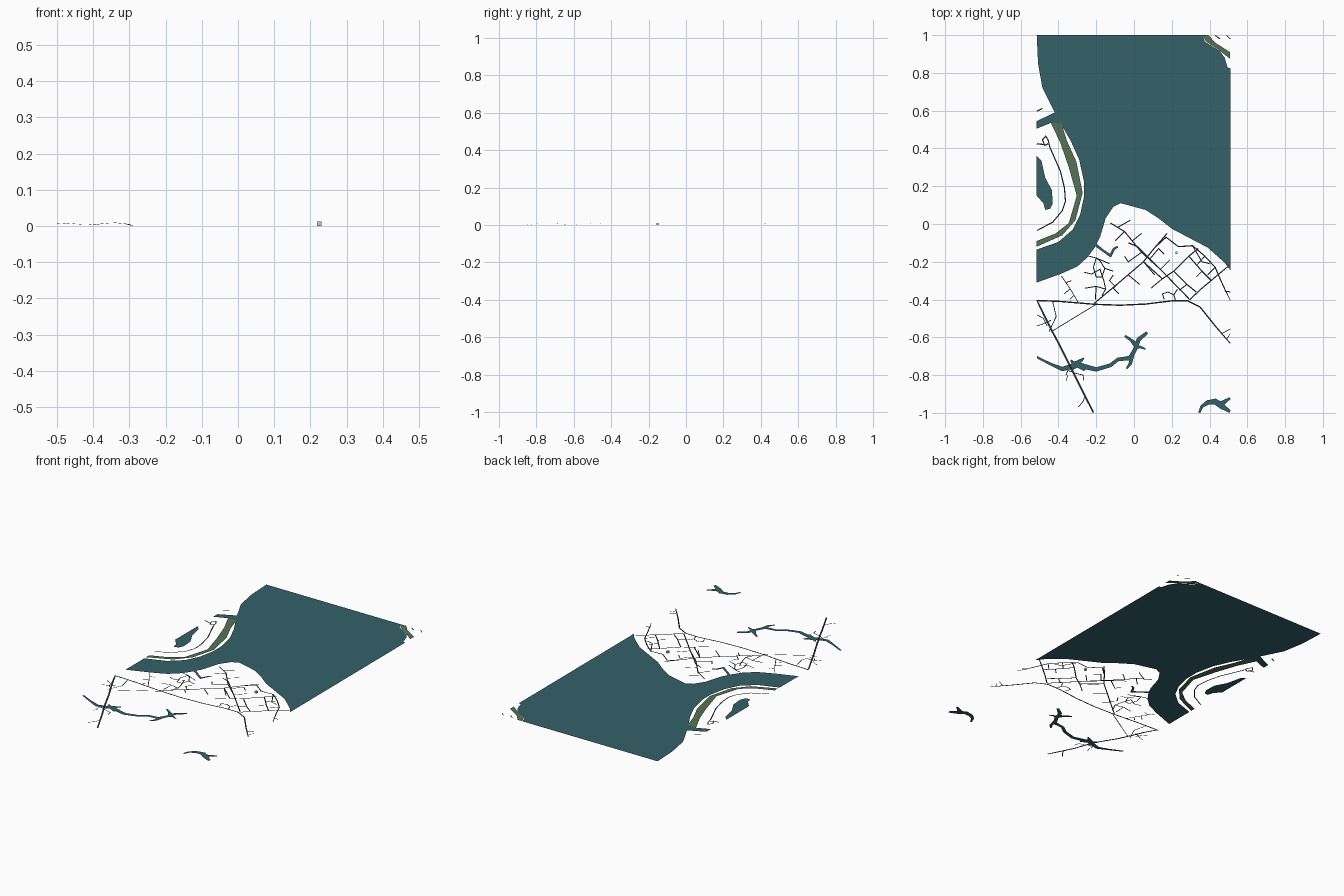
import bpy, bmesh
from mathutils import Vector


def material(name, rgb):
    m = bpy.data.materials.new(name)
    m.diffuse_color = (*rgb, 1)
    return m


WATER = material("water_teal", (0.034, 0.122, 0.144))
GREEN = material("park_green", (0.09, 0.17, 0.09))
ROAD = material("road_dark", (0.02, 0.03, 0.035))


def finish(bm, name, mat):
    mesh = bpy.data.meshes.new(name)
    bm.to_mesh(mesh)
    bm.free()
    ob = bpy.data.objects.new(name, mesh)
    bpy.context.collection.objects.link(ob)
    if mat:
        mesh.materials.append(mat)
    return ob


def area(name, outline, mat, z=0.0):
    """Flat filled outline facing up."""
    bm = bmesh.new()
    f = bm.faces.new([bm.verts.new((x, y, z)) for x, y in outline])
    f.normal_update()
    if f.normal.z < 0:
        f.normal_flip()
    bmesh.ops.triangulate(bm, faces=bm.faces[:])
    return finish(bm, name, mat)


def ribbon(bm, path, widths, z):
    """Flat mitred strip; points may carry an extra height."""
    p = [Vector((q[0], q[1], z + (q[2] if len(q) > 2 else 0))) for q in path]
    n, rows = len(p), []
    for i in range(n):
        a = (p[i] - p[max(i - 1, 0)]).to_2d()
        b = (p[min(i + 1, n - 1)] - p[i]).to_2d()
        a = a.normalized() if a.length else b.normalized()
        b = b.normalized() if b.length else a
        t = (a + b).normalized()
        side = Vector((-t.y, t.x))
        w = widths[i] if isinstance(widths, (list, tuple)) else widths
        w = w / 2 / max(0.6, t.dot(a))
        row = []
        for s in (1, -1):
            q = p[i].to_2d() + side * w * s
            row.append(bm.verts.new((min(max(q.x, -.515), .511), min(max(q.y, -1), 1), p[i].z)))
        rows.append(row)
    for r, s in zip(rows, rows[1:]):
        bm.faces.new((r[0], r[1], s[1], s[0]))


def strips(name, paths, width, mat, z):
    bm = bmesh.new()
    for path in paths:
        ribbon(bm, path, width, z)
    return finish(bm, name, mat)


# Main bay and the river arm round the peninsula
area("bay_water", [
    (-.515, 1), (.365, 1), (.375, .965), (.455, .915), (.48, .88), (.495, .83), (.511, .823),
    (.511, -.245), (.48, -.205), (.39, -.125), (.2, -.025), (.13, .03), (.06, .075), (-.07, .11),
    (-.11, .09), (-.15, .03), (-.18, -.07), (-.205, -.12), (-.245, -.175), (-.3, -.225),
    (-.39, -.265), (-.515, -.31), (-.515, -.135), (-.4, -.095), (-.325, -.03), (-.285, .05),
    (-.265, .145), (-.265, .225), (-.29, .34), (-.335, .44), (-.39, .535), (-.44, .535),
    (-.515, .505), (-.515, .545), (-.42, .59), (-.485, .72), (-.508, .85)], WATER)

# Lake on the peninsula
area("lake", [(-.515, .36), (-.49, .335), (-.47, .245), (-.435, .18), (-.43, .11), (-.445, .08),
              (-.47, .075), (-.48, .11), (-.515, .15)], WATER)

# Shoreline parks
area("peninsula_park", [
    (-.44, .535), (-.385, .535), (-.355, .44), (-.305, .33), (-.272, .165), (-.31, .02),
    (-.38, -.06), (-.515, -.12), (-.515, -.09), (-.415, -.05), (-.345, .005), (-.303, .15),
    (-.345, .3), (-.39, .43)], GREEN, .0006)
area("far_shore_park", [(.365, 1), (.395, 1), (.43, .96), (.508, .91), (.508, .875),
                        (.45, .92), (.38, .967)], GREEN, .0006)


# Creeks with varying width
def creek(name, parts):
    bm = bmesh.new()
    for path, widths in parts:
        ribbon(bm, path, widths, 0)
    finish(bm, name, WATER)


creek("south_creek", [
    ([(-.515, -.705), (-.445, -.74), (-.38, -.768), (-.3, -.745), (-.2, -.77), (-.125, -.748),
      (-.085, -.717), (-.02, -.71), (.005, -.665), (.025, -.61), (.07, -.575)],
     [.012, .014, .022, .03, .022, .02, .018, .024, .022, .022, .016]),
    ([(.01, -.64), (-.015, -.615), (-.048, -.592)], [.03, .016, .012]),
    ([(-.01, -.7), (-.02, -.74), (-.04, -.767)], [.02, .018, .008]),
    ([(.005, -.655), (.03, -.65), (.06, -.662)], [.03, .014, .008]),
    ([(-.34, -.765), (-.31, -.745), (-.265, -.71)], [.03, .035, .008]),
    ([(-.31, -.75), (-.335, -.72)], [.03, .008]),
    ([(-.29, -.75), (-.26, -.775)], [.03, .01])])
creek("southeast_creek", [
    ([(.345, -1), (.36, -.965), (.39, -.945), (.43, -.94), (.465, -.965), (.511, -.993)],
     [.012, .016, .024, .03, .03, .018]),
    ([(.43, -.94), (.46, -.955), (.511, -.922)], [.02, .03, .012])])
creek("town_creek", [
    ([(-.21, -.105), (-.165, -.14), (-.125, -.168), (-.105, -.13), (-.085, -.12)],
     [.016, .012, .014, .012, .01])])

# Highways, the southern one humped over the creek
strips("main_highway", [
    [(-.515, -.405), (-.39, -.41), (-.21, -.425), (-.075, -.43), (.06, -.424), (.2, -.407),
     (.285, -.407), (.35, -.44), (.43, -.54), (.511, -.632)]], .007, ROAD, .001)
strips("bridge_highway", [
    [(-.513, -.408, .004), (-.475, -.485, .007), (-.44, -.555, .004), (-.4, -.63, .002),
     (-.37, -.69, .006), (-.34, -.75, .008), (-.31, -.81, .005), (-.29, -.85), (-.215, -1)]],
    .009, ROAD, .001)

# Peninsula roads
strips("peninsula_road", [
    [(-.515, -.035), (-.43, .01), (-.38, .07), (-.363, .12), (-.368, .19), (-.39, .28),
     (-.445, .405), (-.455, .445), (-.468, .465), (-.485, .445), (-.472, .415), (-.455, .425)],
    [(-.515, .425, .007), (-.472, .42, .004)],
    [(-.515, .597), (-.485, .612)],
    [(.43, 1), (.455, .98)], [(.49, 1), (.511, .98)]], .006, ROAD, .001)

# Western local roads
strips("west_roads", [
    [(-.43, -.565), (-.2, -.425)],
    [(-.43, -.412), (-.412, -.49), (-.45, -.57)],
    [(-.515, -.54), (-.485, -.53), (-.44, -.51)], [(-.515, -.48), (-.48, -.5), (-.46, -.54)],
    [(-.385, -.275), (-.34, -.34), (-.295, -.415)], [(-.36, -.31), (-.33, -.3)],
    [(-.34, -.345), (-.37, -.37)], [(-.32, -.38), (-.34, -.4)],
    [(-.36, -.8), (-.35, -.775), (-.31, -.79), (-.27, -.8)],
    [(-.36, -.83), (-.35, -.8)], [(-.26, -.915), (-.27, -.94), (-.295, -.97)],
    [(-.27, -.8), (-.265, -.83)], [(.465, -.58), (.511, -.555)], [(.49, -.61), (.511, -.58)]],
    .004, ROAD, .001)

# Town streets
strips("town_main_streets", [
    [(-.21, -.42), (-.085, -.315), (.05, -.2), (.11, -.125), (.175, -.05)],
    [(-.125, .005), (-.05, -.04), (.04, -.15), (.14, -.24), (.295, -.4)],
    [(.11, -.125), (.17, -.07), (.235, -.12), (.31, -.115), (.375, -.17), (.43, -.23), (.46, -.3),
     (.511, -.405)],
    [(.295, -.4), (.36, -.34), (.455, -.26), (.511, -.215)],
    [(.05, -.2), (.15, -.29), (.21, -.25), (.29, -.17), (.34, -.13)],
    [(.21, -.25), (.28, -.32), (.33, -.36)], [(.29, -.17), (.36, -.25), (.41, -.3)],
    [(-.03, -.1), (.02, -.12), (.1, -.2), (.17, -.27)]], .006, ROAD, .001)
strips("town_side_streets", [
    [(-.09, -.02), (-.02, .02)], [(-.05, -.04), (-.1, -.09)], [(-.01, -.09), (.04, -.05)],
    [(.04, -.15), (-.03, -.2), (-.05, -.17)], [(.08, -.19), (.13, -.13), (.16, -.16)],
    [(.14, -.24), (.19, -.19)], [(.15, -.29), (.09, -.34)], [(.05, -.2), (.11, -.27)],
    [(-.03, -.27), (.03, -.32)], [(-.085, -.315), (-.11, -.34), (-.08, -.37)],
    [(.16, -.4), (.15, -.37), (.18, -.36), (.21, -.375), (.22, -.405)],
    [(.21, -.375), (.23, -.345)], [(.28, -.32), (.24, -.35)], [(.36, -.25), (.33, -.28)],
    [(.375, -.17), (.33, -.22)], [(.43, -.23), (.39, -.27)], [(.48, -.355), (.511, -.36)],
    [(.31, -.115), (.36, -.2), (.4, -.21)]], .005, ROAD, .001)
strips("west_town_streets", [
    [(-.265, -.255), (-.225, -.265), (-.18, -.24), (-.16, -.3), (-.15, -.345)],
    [(-.2, -.18), (-.215, -.23), (-.2, -.28), (-.17, -.28), (-.155, -.235), (-.18, -.195),
     (-.2, -.18)],
    [(-.24, -.17), (-.2, -.18), (-.13, -.21)], [(-.15, -.345), (-.2, -.33), (-.26, -.34)],
    [(-.2, -.33), (-.205, -.4)], [(-.15, -.345), (-.17, -.38)], [(-.155, -.235), (-.11, -.25)],
    [(-.1, -.33), (-.13, -.3), (-.11, -.27)]], .005, ROAD, .001)

# Single small building
bpy.ops.mesh.primitive_cube_add(size=1, location=(.225, -.152, .006))
building = bpy.context.object
building.name = "building"
building.scale = (.012, .012, .012)
